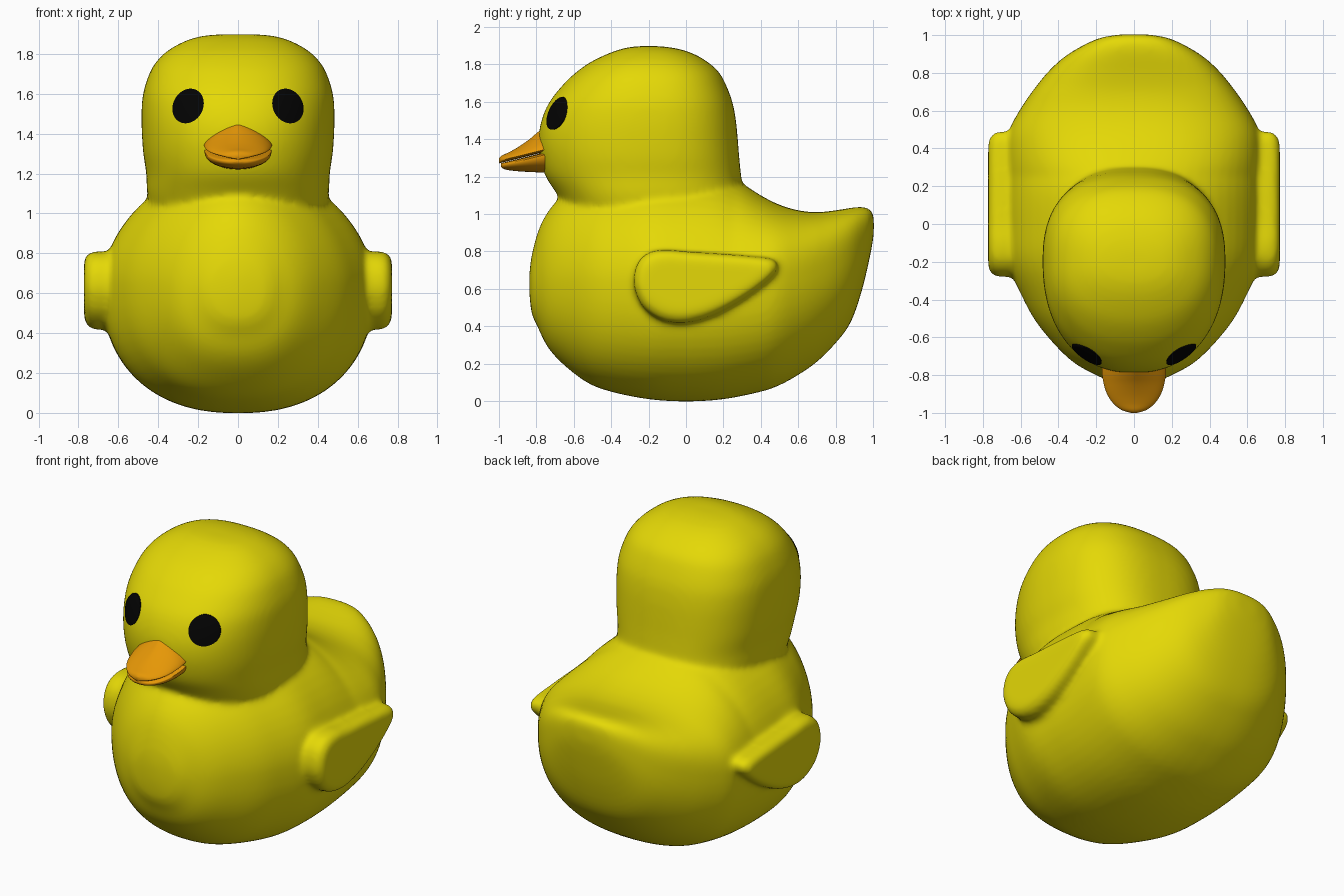
import bpy, bmesh, math
from mathutils import Vector
from mathutils.bvhtree import BVHTree

if "Cube" in bpy.data.objects:
    bpy.data.objects.remove(bpy.data.objects["Cube"])


def material(name, col):
    m = bpy.data.materials.new(name)
    m.diffuse_color = (*col, 1)
    m.use_nodes = True
    m.node_tree.nodes["Principled BSDF"].inputs["Base Color"].default_value = m.diffuse_color
    return m


YELLOW = material("yellow", (0.78, 0.69, 0.002))
ORANGE = material("orange", (0.79, 0.31, 0.002))
BLACK = material("black", (0.001, 0.001, 0.001))


def spline(rows, steps, closed=False):
    """Catmull-Rom through a list of tuples."""
    n, out = len(rows), []
    for i in range(n if closed else n - 1):
        ids = [i - 1, i, i + 1, i + 2]
        ids = [k % n if closed else min(max(k, 0), n - 1) for k in ids]
        p = [rows[k] for k in ids]
        for s in range(steps):
            t = s / steps
            out.append(tuple(
                0.5 * (2 * b + (c - a) * t + (2 * a - 5 * b + 4 * c - d) * t * t
                       + (3 * b - a - 3 * c + d) * t ** 3)
                for a, b, c, d in zip(*p)))
    if not closed:
        out.append(tuple(rows[-1]))
    return out


def skin(bm, rings):
    """Skin closed rings of points and cap both ends."""
    vs = [[bm.verts.new(p) for p in r] for r in rings]
    n = len(vs[0])
    for a, b in zip(vs, vs[1:]):
        for i in range(n):
            j = (i + 1) % n
            bm.faces.new((a[i], a[j], b[j], b[i]))
    bm.faces.new(vs[0][::-1])
    bm.faces.new(vs[-1])


def loft(bm, rows, n_lo, n_hi, upright=False, seg=64, steps=4):
    """Rows: station, half width, low, middle, high. n_hi may vary by station."""
    rings = []
    for s, w, lo, mid, hi in spline(rows, steps):
        ring = []
        up = n_hi(s) if callable(n_hi) else n_hi
        for k in range(seg):
            a = 2 * math.pi * (k + 0.5) / seg
            c, d = math.cos(a), math.sin(a)
            e = 2 / (up if d > 0 else n_lo)
            x = math.copysign(abs(c) ** e, c) * w
            v = mid + (hi - mid if d > 0 else lo - mid) * abs(d) ** e
            ring.append((x, v, s) if upright else (x, s, v))
        rings.append(ring)
    skin(bm, rings)


def finish(bm, name, mat, angle=50):
    bmesh.ops.recalc_face_normals(bm, faces=bm.faces)
    me = bpy.data.meshes.new(name)
    bm.to_mesh(me)
    bm.free()
    ob = bpy.data.objects.new(name, me)
    bpy.context.collection.objects.link(ob)
    me.materials.append(mat)
    bpy.ops.object.select_all(action='DESELECT')
    bpy.context.view_layer.objects.active = ob
    ob.select_set(True)
    bpy.ops.object.shade_smooth_by_angle(angle=math.radians(angle))
    return ob


def back_fullness(y):
    """Upper sections get squarer towards the tail."""
    return 1.85 + 1.0 * min(max((y - 0.25) / 0.45, 0), 1)


# Body and tail: sections along y
bm = bmesh.new()
loft(bm, [
    (-0.838, 0.03, 0.58, 0.63, 0.68), (-0.825, 0.14, 0.47, 0.63, 0.78),
    (-0.79, 0.22, 0.39, 0.63, 0.91), (-0.74, 0.31, 0.29, 0.63, 1.01),
    (-0.66, 0.40, 0.20, 0.64, 1.10), (-0.53, 0.51, 0.10, 0.64, 1.18),
    (-0.40, 0.585, 0.05, 0.64, 1.22), (-0.20, 0.67, 0.01, 0.64, 1.25),
    (0.0, 0.683, -0.002, 0.64, 1.25), (0.20, 0.683, 0.01, 0.64, 1.22),
    (0.40, 0.68, 0.05, 0.65, 1.10), (0.50, 0.66, 0.085, 0.66, 1.05),
    (0.60, 0.607, 0.14, 0.67, 1.02), (0.70, 0.54, 0.21, 0.69, 1.01),
    (0.80, 0.46, 0.31, 0.73, 1.02), (0.88, 0.375, 0.42, 0.78, 1.033),
    (0.94, 0.28, 0.59, 0.84, 1.038), (0.985, 0.18, 0.78, 0.90, 1.025),
    (1.004, 0.07, 0.89, 0.94, 0.99)], 2.3, back_fullness)

# Head: sections along z, blended into the body by remeshing
loft(bm, [
    (0.80, 0.36, -0.55, -0.2, 0.20), (1.0, 0.43, -0.63, -0.2, 0.28),
    (1.10, 0.455, -0.685, -0.2, 0.305), (1.20, 0.46, -0.75, -0.2, 0.295),
    (1.30, 0.475, -0.78, -0.2, 0.285), (1.40, 0.482, -0.789, -0.2, 0.277),
    (1.50, 0.484, -0.773, -0.2, 0.267), (1.60, 0.476, -0.73, -0.2, 0.248),
    (1.70, 0.445, -0.65, -0.2, 0.21), (1.76, 0.41, -0.585, -0.2, 0.175),
    (1.81, 0.36, -0.515, -0.2, 0.12), (1.85, 0.295, -0.435, -0.2, 0.055),
    (1.877, 0.23, -0.365, -0.2, -0.015), (1.892, 0.16, -0.305, -0.2, -0.09),
    (1.898, 0.08, -0.25, -0.2, -0.15)], 2.25, 2.5, upright=True)

# Wings: flat teardrops with rounded rims, blended in as well
outline = spline([
    (-0.28, 0.65), (-0.255, 0.745), (-0.19, 0.798), (-0.10, 0.81), (0.0, 0.80),
    (0.2, 0.787), (0.4, 0.77), (0.47, 0.755), (0.492, 0.715), (0.455, 0.66),
    (0.35, 0.575), (0.22, 0.495), (0.1, 0.442), (-0.02, 0.418), (-0.13, 0.434),
    (-0.22, 0.493), (-0.265, 0.57)], 5, closed=True)
for side in (1, -1):
    arc = [i * math.pi / 14 for i in range(8)]
    stations = [(0.56, 0.0), (0.68, 0.0)]
    stations += [(0.715 + 0.057 * math.sin(a), 0.065 * (1 - math.cos(a))) for a in arc]
    skin(bm, [[(side * x, 0.08 + (y - 0.08) * (1 - d / 0.38),
                0.64 + (z - 0.64) * (1 - d / 0.2)) for y, z in outline]
              for x, d in stations])

body = finish(bm, "body_head_and_wings", YELLOW)
rm = body.modifiers.new("blend", 'REMESH')
rm.mode = 'VOXEL'
rm.voxel_size = 0.015
rm.use_smooth_shade = True
sm = body.modifiers.new("soften", 'SMOOTH')
sm.factor = 0.5
sm.iterations = 14


# Beak: upper and lower halves meeting at a sloped mouth line
def mouth(y):
    return 1.285 + 0.25 * (y + 1)


bm = bmesh.new()
loft(bm, [(y, w, mouth(y) - 0.014, mouth(y), t) for y, w, t in [
    (-0.66, 0.16, 1.52), (-0.77, 0.17, 1.455), (-0.84, 0.162, 1.398),
    (-0.90, 0.143, 1.357), (-0.95, 0.11, 1.329), (-0.985, 0.065, 1.313),
    (-1.0, 0.015, 1.298)]], 2, lambda y: 1.3 + 0.5 * min(1, max(0, -0.77 - y) / 0.2), seg=48)
finish(bm, "upper_beak", ORANGE)

bm = bmesh.new()
loft(bm, [(y, w, b, mouth(y) - 0.03, mouth(y) - 0.016) for y, w, b in [
    (-0.66, 0.16, 1.215), (-0.77, 0.168, 1.222), (-0.84, 0.159, 1.225),
    (-0.90, 0.138, 1.229), (-0.95, 0.102, 1.235), (-0.978, 0.06, 1.243),
    (-0.99, 0.015, 1.255)]], 2.1, 2, seg=48)
finish(bm, "lower_beak", ORANGE)

# Eyes: thin discs laid on the head surface
bpy.context.view_layer.update()
tree = BVHTree.FromObject(body, bpy.context.evaluated_depsgraph_get())
for side, label in ((1, "right"), (-1, "left")):
    bm = bmesh.new()
    rings = []
    for k in range(1, 8):
        ring = []
        for i in range(40):
            a = 2 * math.pi * i / 40
            c, s = math.cos(a) * k / 7, math.sin(a) * k / 7
            p = Vector((side * (0.248 + 0.077 * c - 0.012 * s), -2, 1.537 + 0.086 * s))
            hit, nor, _, _ = tree.ray_cast(p, Vector((0, 1, 0)))
            ring.append(hit + nor * 0.005)
        rings.append(ring)
    rings.append([p + Vector((0, 0.008, 0)) for p in rings[-1]])
    skin(bm, rings)
    finish(bm, "eye_" + label, BLACK)
